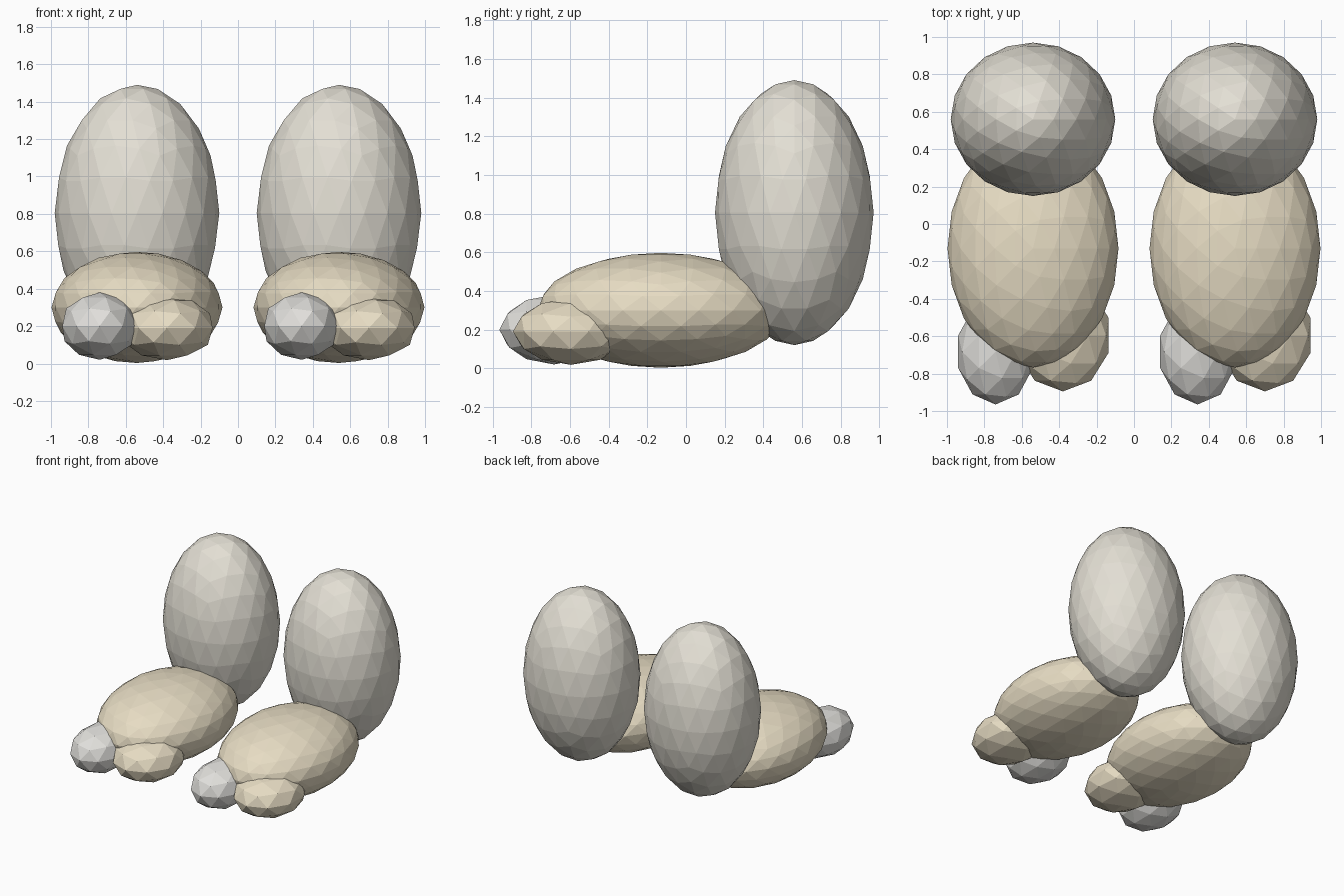
import bpy

if "Cube" in bpy.data.objects:
    bpy.data.objects.remove(bpy.data.objects["Cube"])


def material(name, rgb):
    m = bpy.data.materials.new(name)
    m.diffuse_color = (*rgb, 1)
    m.use_nodes = True
    m.node_tree.nodes["Principled BSDF"].inputs["Base Color"].default_value = m.diffuse_color
    return m


ivory = material("ivory", (0.77, 0.74, 0.66))
cream = material("cream", (0.80, 0.72, 0.55))
pale = material("pale_grey", (0.75, 0.74, 0.71))


def ellipsoid(name, subdivisions, centre, radii, mat):
    """Flat-shaded icosphere stretched to the given radii."""
    bpy.ops.mesh.primitive_ico_sphere_add(
        subdivisions=subdivisions, radius=1, location=centre)
    ob = bpy.context.object
    ob.name = name
    ob.scale = radii
    bpy.ops.object.transform_apply(location=False, rotation=False, scale=True)
    ob.data.materials.append(mat)


# Two identical limbs, side by side (copied, not mirrored)
for side, x in (("left", -0.54), ("right", 0.54)):
    # Upright leg at the back
    ellipsoid(side + "_leg", 3, (x, 0.56, 0.805), (0.44, 0.41, 0.685), ivory)
    # Long low foot
    ellipsoid(side + "_foot", 3, (x, -0.13, 0.30), (0.457, 0.637, 0.297), cream)
    # Two toes at the front
    ellipsoid(side + "_small_toe", 2, (x - 0.20, -0.683, 0.20), (0.21, 0.282, 0.18), pale)
    ellipsoid(side + "_wide_toe", 2, (x + 0.16, -0.595, 0.19), (0.257, 0.30, 0.172), cream)
